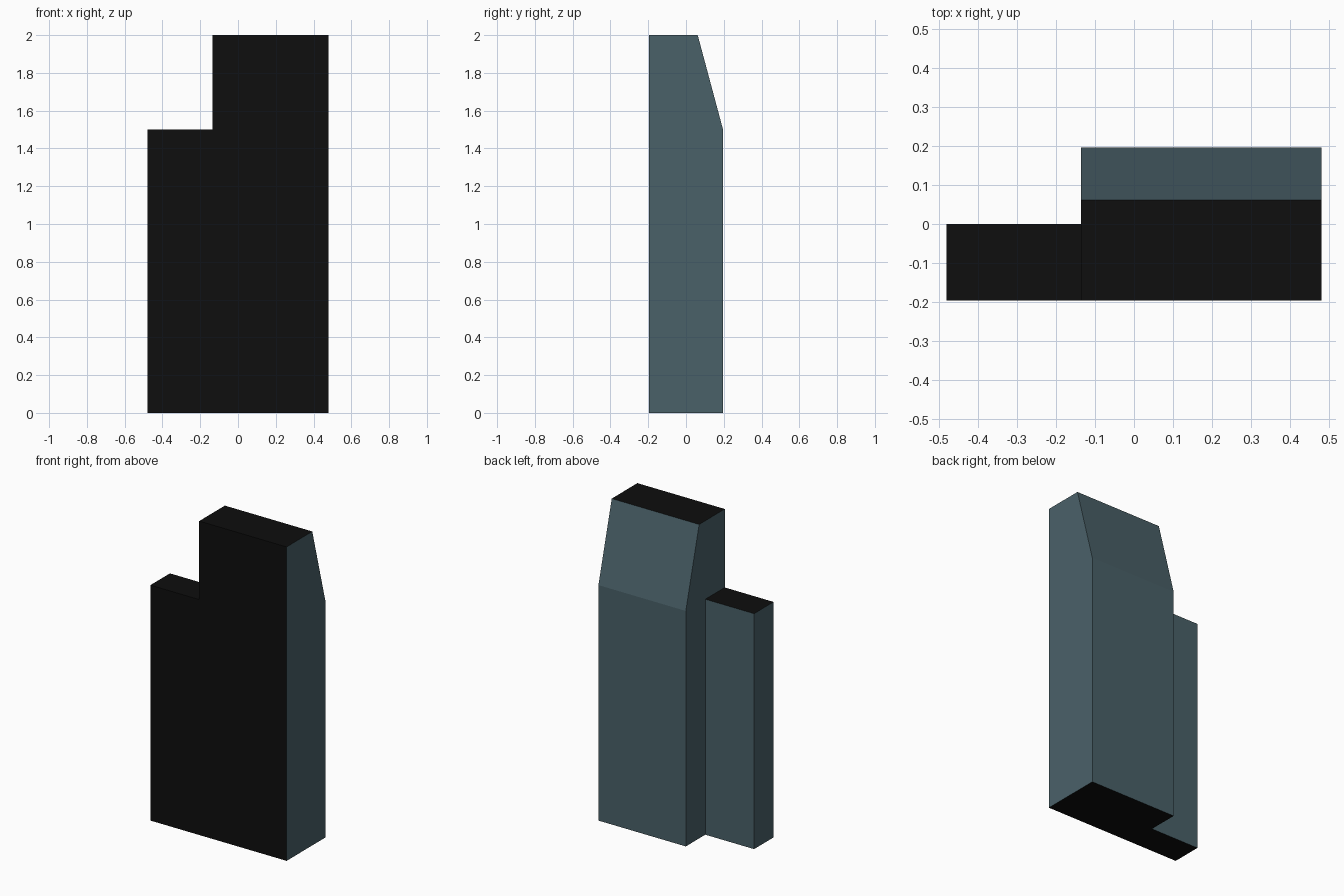
import bpy, bmesh

if "Cube" in bpy.data.objects:
    bpy.data.objects.remove(bpy.data.objects["Cube"])


def make_material(name, rgb):
    mat = bpy.data.materials.new(name)
    mat.diffuse_color = (*rgb, 1.0)
    mat.use_nodes = True
    mat.node_tree.nodes["Principled BSDF"].inputs["Base Color"].default_value = mat.diffuse_color
    return mat


slate = make_material("slate_blue", (0.0685, 0.120, 0.141))
black = make_material("black", (0.0044, 0.0044, 0.0044))


def make_tower(name, x0, x1, profile):
    """Extrude a (y, z) side profile along x; front, top and base are black."""
    bm = bmesh.new()
    side = bm.faces.new([bm.verts.new((x0, y, z)) for y, z in profile])
    ext = bmesh.ops.extrude_face_region(bm, geom=[side], use_keep_orig=True)
    moved = [v for v in ext["geom"] if isinstance(v, bmesh.types.BMVert)]
    bmesh.ops.translate(bm, verts=moved, vec=(x1 - x0, 0, 0))
    bmesh.ops.recalc_face_normals(bm, faces=bm.faces)
    for f in bm.faces:
        n = f.normal
        f.material_index = int(n.y < -0.9 or abs(n.z) > 0.9)
    mesh = bpy.data.meshes.new(name)
    bm.to_mesh(mesh)
    bm.free()
    mesh.materials.append(slate)
    mesh.materials.append(black)
    obj = bpy.data.objects.new(name, mesh)
    bpy.context.collection.objects.link(obj)
    return obj


FRONT, BACK = -0.196, 0.196

# Tall tower with a sloped upper back
make_tower("tall_tower", -0.136, 0.48,
           [(FRONT, 0), (BACK, 0), (BACK, 1.5), (0.062, 2.0), (FRONT, 2.0)])

# Shallow low tower at the left, flush with the front
make_tower("low_tower", -0.48, -0.136,
           [(FRONT, 0), (0, 0), (0, 1.5), (FRONT, 1.5)])
